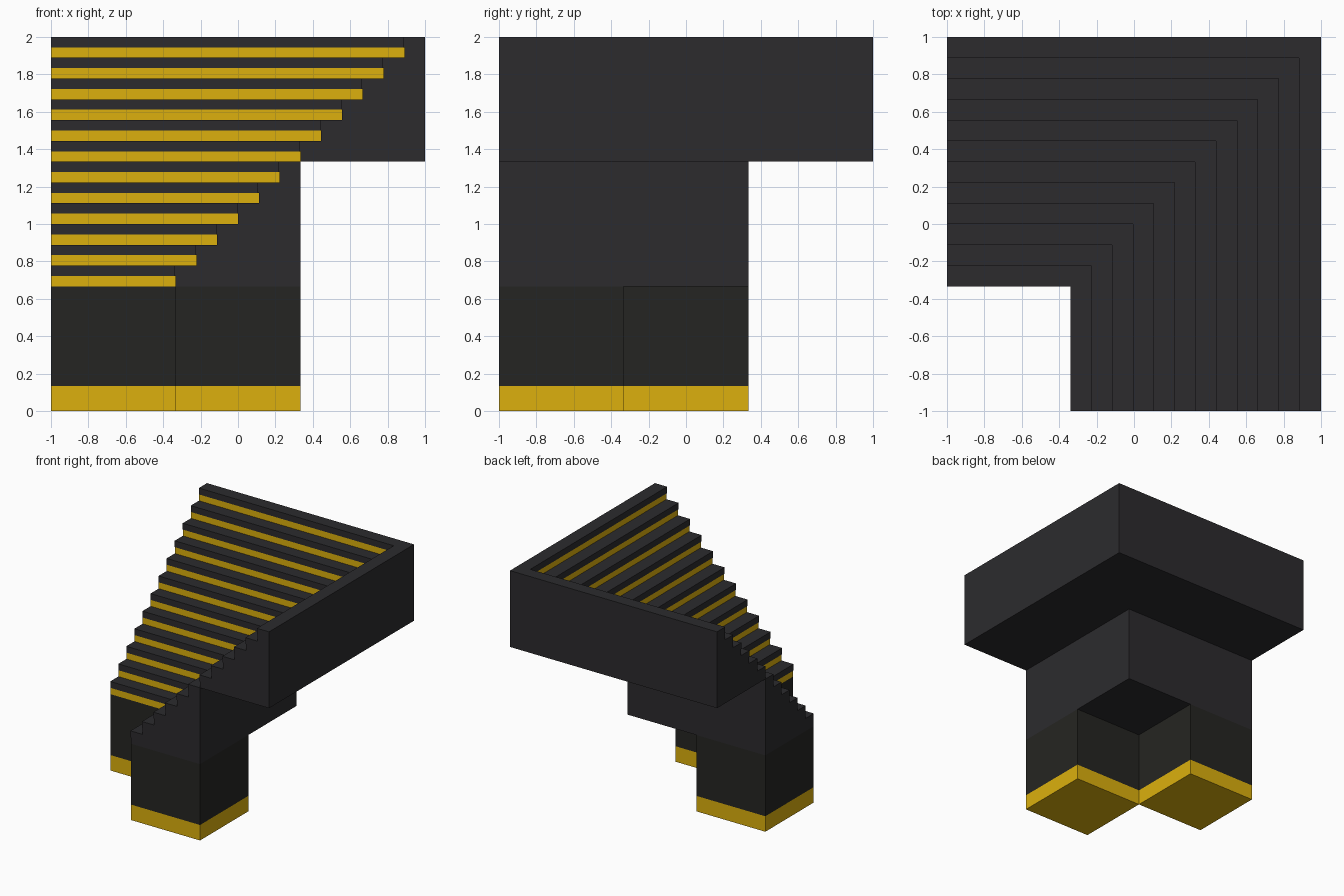
import bpy, bmesh

if "Cube" in bpy.data.objects:
    bpy.data.objects.remove(bpy.data.objects["Cube"])

H = 1 / 9            # step rise and run
T = 1 / 3            # a third of the model's half width
NOSE_X, NOSE_Y = 0.006, 0.001


def material(name, rgb):
    m = bpy.data.materials.new(name)
    m.diffuse_color = (*rgb, 1)
    m.use_nodes = True
    m.node_tree.nodes["Principled BSDF"].inputs["Base Color"].default_value = m.diffuse_color
    return m


STEP = material("charcoal", (0.025, 0.024, 0.027))
LEG = material("dark_grey", (0.0185, 0.0185, 0.016))
GOLD = material("yellow", (0.716, 0.434, 0.004))


def finish(name, bm, mats):
    bmesh.ops.recalc_face_normals(bm, faces=bm.faces)
    me = bpy.data.meshes.new(name)
    bm.to_mesh(me)
    bm.free()
    for m in mats:
        me.materials.append(m)
    bpy.context.collection.objects.link(bpy.data.objects.new(name, me))


def box(name, lo, hi, mat):
    bm = bmesh.new()
    bmesh.ops.create_cube(bm, size=1)
    for v in bm.verts:
        v.co = [(a + b) / 2 + c * (b - a) for a, b, c in zip(lo, hi, v.co)]
    finish(name, bm, [mat])


def corner_flight(name, first, count, back):
    """Stair profile swept round an L with a mitred corner."""
    prof = []
    for k in range(first, first + count):
        e, z = -T + k * H, 2 * T + k * H
        prof += [(e, e, z), (e, e, z + H / 2),
                 (e - NOSE_X, e - NOSE_Y, z + H / 2),
                 (e - NOSE_X, e - NOSE_Y, z + H)]
    prof += [(back, back, prof[-1][2]), (back, back, prof[0][2])]
    bm = bmesh.new()
    rings = [[bm.verts.new(p) for p in ring] for ring in (
        [(x, -1, z) for x, y, z in prof],
        [(x, y, z) for x, y, z in prof],
        [(-1, y, z) for x, y, z in prof])]
    n = len(prof)
    for a, b in zip(rings, rings[1:]):
        for i in range(n):
            j = (i + 1) % n
            f = bm.faces.new((a[i], a[j], b[j], b[i]))
            # lower half of every riser is yellow
            f.material_index = int(i % 4 == 0 and i < 4 * count)
    bm.faces.new(rings[0])
    bm.faces.new(rings[-1])
    finish(name, bm, [STEP, GOLD])


# Two stacked flights of six steps
corner_flight("lower_steps", 0, 6, T)
corner_flight("upper_steps", 6, 6, 1)

# Two square legs with yellow feet
for side, x, y in (("front", -T, -1), ("left", -1, -T)):
    x2, y2 = x + 2 * T, y + 2 * T
    box(side + "_leg", (x, y, 0.135), (x2, y2, 2 * T), LEG)
    box(side + "_foot_band", (x, y, 0), (x2, y2, 0.135), GOLD)
